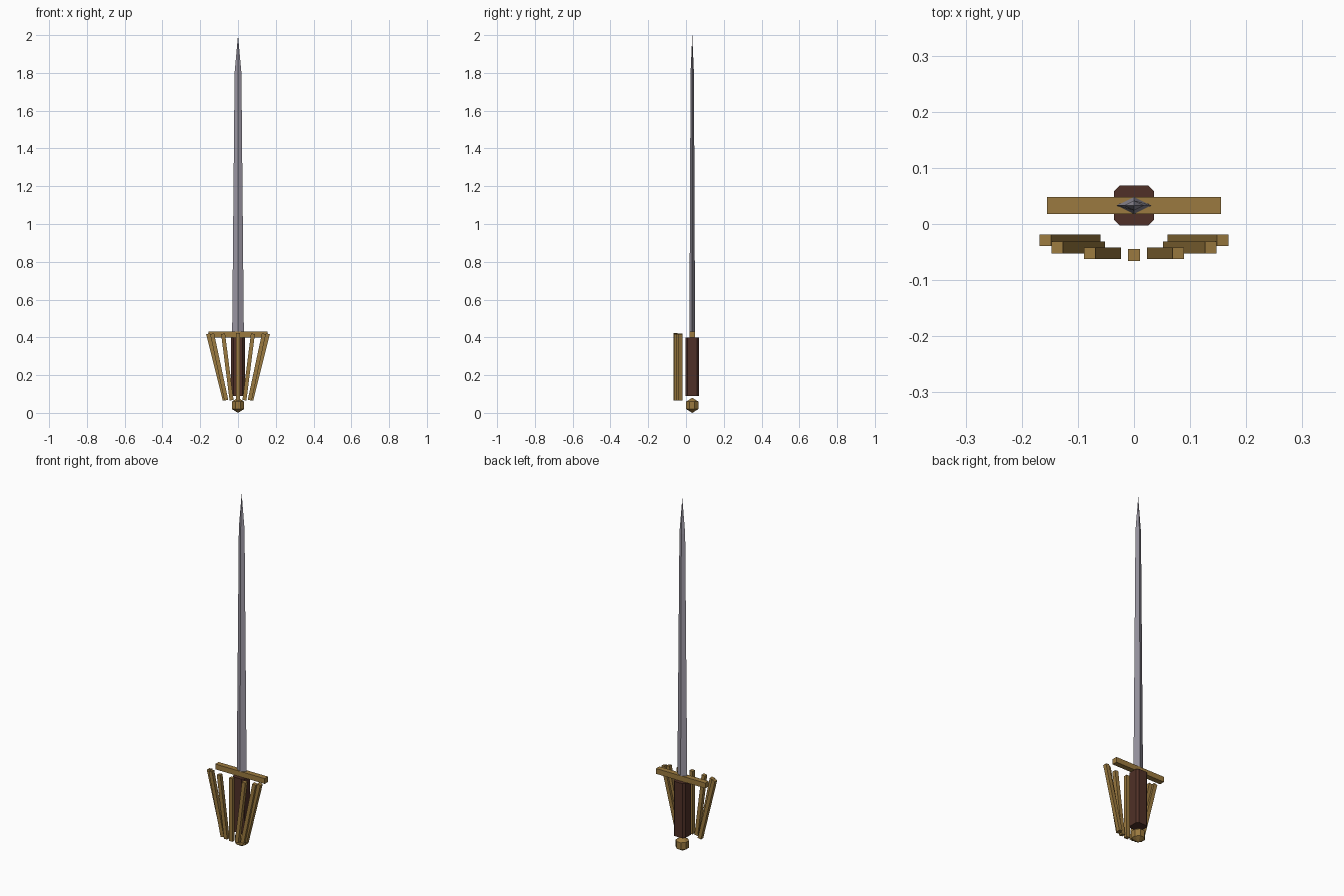
import bpy, bmesh, math
from mathutils import Vector, Matrix

if "Cube" in bpy.data.objects:
    bpy.data.objects.remove(bpy.data.objects["Cube"])

CY = 0.033  # y of the sword's axis


def material(name, rgb):
    m = bpy.data.materials.new(name)
    m.diffuse_color = (*rgb, 1)
    m.use_nodes = True
    m.node_tree.nodes["Principled BSDF"].inputs["Base Color"].default_value = m.diffuse_color
    return m


BRASS = material("aged_brass", (0.33, 0.195, 0.05))
STEEL = material("grey_steel", (0.33, 0.31, 0.37))
LEATHER = material("dark_leather", (0.08, 0.03, 0.02))


def finish(name, bm, mat):
    bmesh.ops.recalc_face_normals(bm, faces=bm.faces[:])
    me = bpy.data.meshes.new(name)
    bm.to_mesh(me)
    bm.free()
    me.materials.append(mat)
    ob = bpy.data.objects.new(name, me)
    bpy.context.collection.objects.link(ob)
    return ob


def loft(name, sections, mat, tip=None):
    """Join rings of (outline, z) around the sword axis; optional pointed end."""
    bm = bmesh.new()
    rings = [[bm.verts.new((x, CY + y, z)) for x, y in pts] for pts, z in sections]
    n = len(rings[0])
    for a, b in zip(rings, rings[1:]):
        for i in range(n):
            j = (i + 1) % n
            bm.faces.new((a[i], a[j], b[j], b[i]))
    bm.faces.new(rings[0])
    if tip is None:
        bm.faces.new(rings[-1])
    else:
        p = bm.verts.new((0, CY, tip))
        for i in range(n):
            bm.faces.new((rings[-1][i], rings[-1][(i + 1) % n], p))
    return finish(name, bm, mat)


def bar(name, x0, x1, y, z0, z1, w, mat):
    """Square bar leaning sideways from (x0, z0) to (x1, z1)."""
    a, b = Vector((x0, y, z0)), Vector((x1, y, z1))
    d = b - a
    bm = bmesh.new()
    bmesh.ops.create_cube(bm, size=1)
    mat4 = (Matrix.Translation((a + b) / 2)
            @ Matrix.Rotation(math.atan2(d.x, d.z), 4, 'Y')
            @ Matrix.Diagonal((w, w, d.length, 1)))
    bmesh.ops.transform(bm, matrix=mat4, verts=bm.verts[:])
    return finish(name, bm, mat)


def diamond(w, t):
    return [(w, 0), (0, t), (-w, 0), (0, -t)]


# Blade: diamond section tapering to a point
loft("blade", [(diamond(0.031, 0.015), 0.42), (diamond(0.018, 0.009), 1.80)], STEEL, tip=2.0)

# Crossguard
g = 0.015
loft("crossguard", [([(-0.155, -g), (0.155, -g), (0.155, g), (-0.155, g)], z)
                    for z in (0.40, 0.43)], BRASS)

# Grip: chamfered square section
h, c = 0.036, 0.025
octagon = [(h, -c), (h, c), (c, h), (-c, h), (-h, c), (-h, -c), (-c, -h), (c, -h)]
loft("grip", [(octagon, 0.09), (octagon, 0.40)], LEATHER)

# Pommel: low-poly ball
bm = bmesh.new()
bmesh.ops.create_uvsphere(bm, u_segments=8, v_segments=3, radius=0.04,
                          matrix=Matrix.Translation((0, CY, 0.04))
                          @ Matrix.Rotation(math.pi / 8, 4, 'Z'))
finish("pommel", bm, BRASS)

# Basket bars: one in the centre and three mirrored pairs
bar("basket_bar_centre", 0, 0, -0.055, 0.065, 0.422, 0.021, BRASS)
pairs = [("inner", 0.034, 0.079, -0.052),
         ("middle", 0.062, 0.137, -0.042),
         ("outer", 0.070, 0.158, -0.029)]
for label, x0, x1, y in pairs:
    for side, s in (("left", -1), ("right", 1)):
        bar(f"basket_bar_{label}_{side}", s * x0, s * x1, y, 0.067, 0.419, 0.021, BRASS)
